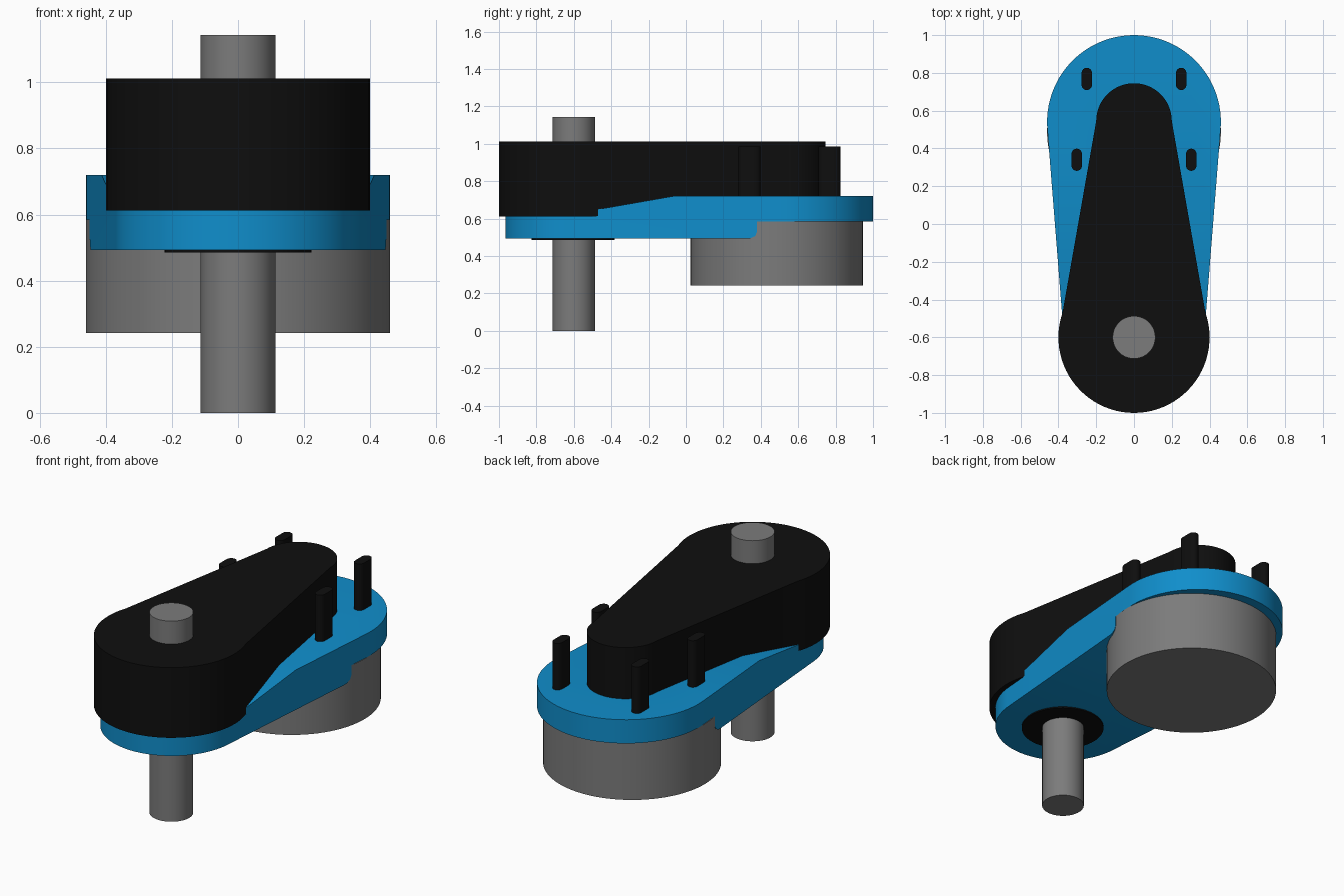
import bpy, bmesh
from math import sin, cos, asin, pi, radians

if "Cube" in bpy.data.objects:
    bpy.data.objects.remove(bpy.data.objects["Cube"])


def material(name, rgb):
    m = bpy.data.materials.new(name)
    m.diffuse_color = (*rgb, 1)
    m.use_nodes = True
    m.node_tree.nodes["Principled BSDF"].inputs["Base Color"].default_value = m.diffuse_color
    return m


BLUE = material("blue", (0.005, 0.27, 0.60))
BLACK = material("black", (0.0045, 0.0045, 0.0045))
GREY = material("grey", (0.20, 0.20, 0.20))


def prism(name, points, lo, hi, mat, axis="z"):
    """Extrude a closed outline: (x, y) along z, or (y, z) along x."""
    def place(p, h):
        return (p[0], p[1], h) if axis == "z" else (h, p[0], p[1])
    bm = bmesh.new()
    face = bm.faces.new([bm.verts.new(place(p, lo)) for p in points])
    ext = bmesh.ops.extrude_face_region(bm, geom=[face])
    verts = [g for g in ext["geom"] if isinstance(g, bmesh.types.BMVert)]
    bmesh.ops.translate(bm, verts=verts, vec=place((0, 0), hi - lo))
    bmesh.ops.recalc_face_normals(bm, faces=bm.faces[:])
    mesh = bpy.data.meshes.new(name)
    bm.to_mesh(mesh)
    bm.free()
    mesh.materials.append(mat)
    obj = bpy.data.objects.new(name, mesh)
    bpy.context.collection.objects.link(obj)
    return obj


def smooth(obj):
    bpy.ops.object.select_all(action="DESELECT")
    obj.select_set(True)
    bpy.context.view_layer.objects.active = obj
    bpy.ops.object.shade_smooth_by_angle(angle=radians(30))


def arc(cx, cy, r, a0, a1, n):
    return [(cx + r * cos(a0 + (a1 - a0) * i / n),
             cy + r * sin(a0 + (a1 - a0) * i / n)) for i in range(n + 1)]


def teardrop(front, back, a_front, a_back, n=48):
    """Front and back arcs joined by straight sides; front/back = (y, radius)."""
    return (arc(0, *back, a_back, pi - a_back, n)
            + arc(0, *front, pi - a_front, 2 * pi + a_front, n))


def cylinder(name, y, r, lo, hi, mat, n=64):
    obj = prism(name, arc(0, y, r, 0, 2 * pi, n)[:-1], lo, hi, mat)
    smooth(obj)
    return obj


# Base plate: tapered outline trimmed to a stepped side profile
tilt = asin((0.46 - 0.37) / 1.135)
base = prism("base_plate", teardrop((-0.595, 0.37), (0.54, 0.46), -tilt, -tilt),
             0.3, 0.9, BLUE)
profile = [(-1.2, 0.493), (0.34, 0.493), (0.37, 0.507), (0.38, 0.53),
           (0.38, 0.585), (1.2, 0.585), (1.2, 0.72), (-0.07, 0.72),
           (-0.47, 0.65), (-0.47, 0.613), (-1.2, 0.613)]
cutter = prism("base_profile_cutter", profile, -0.8, 0.8, BLUE, "x")
mod = base.modifiers.new("side_profile", "BOOLEAN")
mod.operation = "INTERSECT"
mod.solver = "EXACT"
mod.object = cutter
bpy.context.view_layer.objects.active = base
bpy.ops.object.modifier_apply(modifier=mod.name)
bpy.data.objects.remove(cutter)
smooth(base)

# Upper cover
cover = prism("cover", teardrop((-0.6, 0.4), (0.545, 0.2), asin(0.13 / 0.4), 0),
              0.612, 1.012, BLACK)
smooth(cover)

# Motor, shaft and the thin ring under the base
cylinder("motor", 0.485, 0.46, 0.242, 0.585, GREY, 96)
cylinder("shaft", -0.6, 0.113, 0, 1.143, GREY)
cylinder("seal_ring", -0.603, 0.222, 0.486, 0.494, BLACK)

# Four upright pegs with rounded ends
R, HALF = 0.028, 0.031
for row, px, py in (("rear", 0.25, 0.768), ("front", 0.303, 0.34)):
    for side, s in (("left", -1), ("right", 1)):
        pts = (arc(s * px, py + HALF, R, 0, pi, 8)
               + arc(s * px, py - HALF, R, pi, 2 * pi, 8))
        smooth(prism(f"peg_{row}_{side}", pts, 0.715, 0.985, BLACK))
